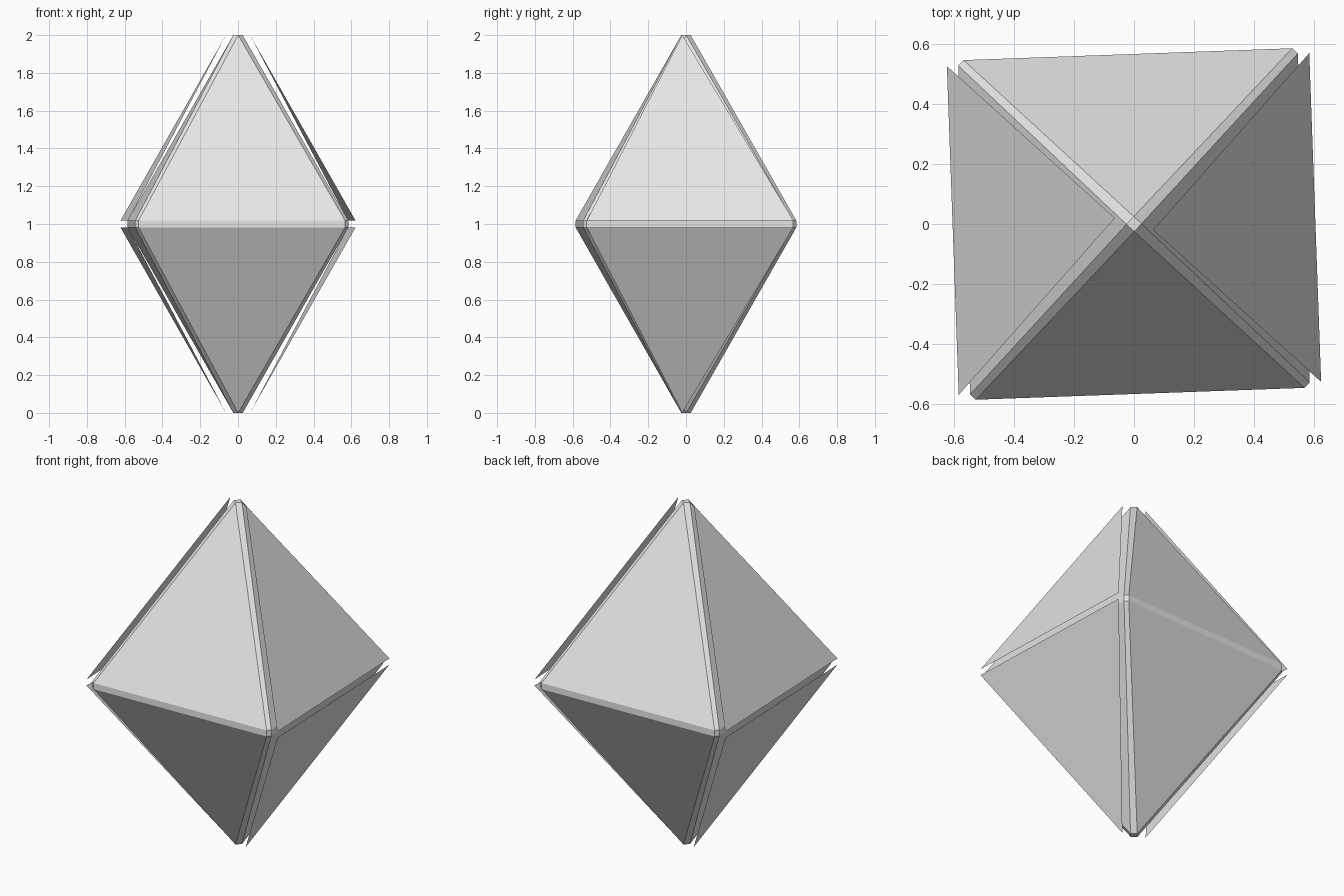
import bpy, bmesh
from mathutils import Matrix, Vector

if "Cube" in bpy.data.objects:
    bpy.data.objects.remove(bpy.data.objects["Cube"], do_unlink=True)

grey = bpy.data.materials.new("light_grey")
grey.use_nodes = True
grey.diffuse_color = (0.8, 0.8, 0.8, 1)
grey.node_tree.nodes["Principled BSDF"].inputs["Base Color"].default_value = grey.diffuse_color

TWIST = Matrix.Rotation(0.036, 4, "Z")   # slight turn of the whole gem
HALF, BASE, TIP, BAND = 0.547, 0.565, 0.025, 0.018


def triangle(up, out=0.0, lean=0.0):
    """One sloping face on the +x side, in the upper or lower half."""
    return [Vector((BASE + out, -HALF, up * BAND)),
            Vector((BASE + out, HALF, up * BAND)),
            Vector((TIP + out, lean, up))]


def add_object(name, bm):
    bm.transform(Matrix.Translation((0, 0, 1)) @ TWIST)
    mesh = bpy.data.meshes.new(name)
    bm.to_mesh(mesh)
    bm.free()
    mesh.materials.append(grey)
    bpy.context.collection.objects.link(bpy.data.objects.new(name, mesh))


# Gem core: eight faces joined by flat chamfers
bm = bmesh.new()
for quarter in range(4):
    turn = Matrix.Rotation(quarter * 1.5707963, 4, "Z")
    for up in (1, -1):
        for point in triangle(up):
            bm.verts.new(turn @ point)
bmesh.ops.convex_hull(bm, input=bm.verts)
bmesh.ops.dissolve_limit(bm, angle_limit=0.01, verts=bm.verts, edges=bm.edges)
bmesh.ops.recalc_face_normals(bm, faces=bm.faces)
add_object("gem_core", bm)

# Loose thin plates floating off the two sides
for side, turn in (("left", 0), ("right", 3.1415927)):
    for level, up in (("upper", 1), ("lower", -1)):
        bm = bmesh.new()
        points = triangle(up, out=0.038, lean=-0.022)
        face = bm.faces.new([bm.verts.new(p) for p in points])
        face.normal_update()
        if face.normal.x < 0:
            face.normal_flip()
        bm.transform(Matrix.Rotation(turn, 4, "Z"))
        add_object(f"{level}_{side}_plate", bm)
